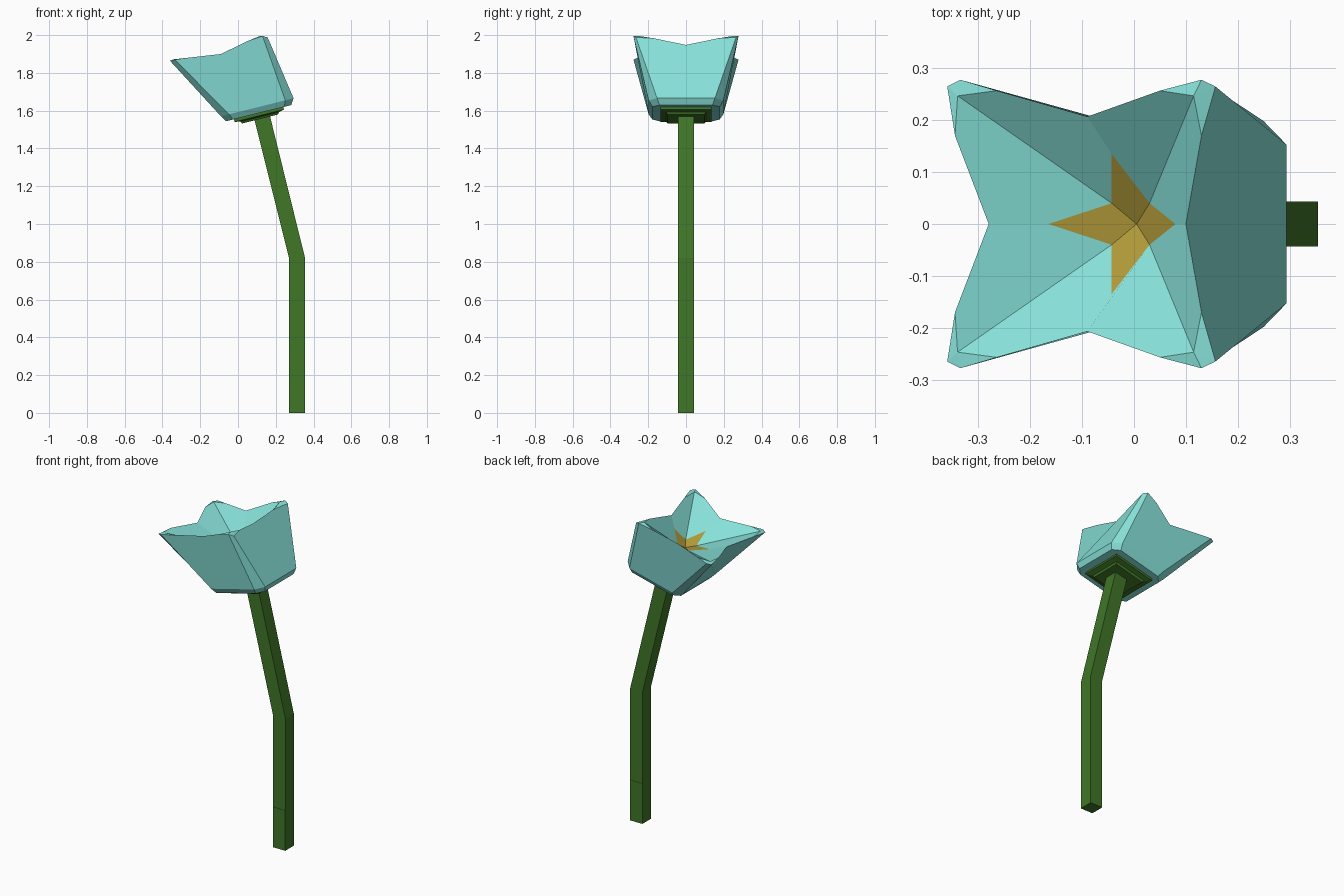
import bpy, bmesh, math
from mathutils import Vector

if "Cube" in bpy.data.objects:
    bpy.data.objects.remove(bpy.data.objects["Cube"])

TILT = math.radians(14)
U = Vector((math.cos(TILT), 0, math.sin(TILT)))     # across the tilted flower
W = Vector((-math.sin(TILT), 0, math.cos(TILT)))    # along its axis
BASE = Vector((0.11, 0, 1.585))                     # centre of flower base


def material(name, rgb):
    m = bpy.data.materials.new(name)
    m.diffuse_color = (*rgb, 1)
    m.use_nodes = True
    m.node_tree.nodes["Principled BSDF"].inputs["Base Color"].default_value = m.diffuse_color
    return m


def make(name, faces, mat):
    """Object from a list of faces, each a list of points; shared points are welded."""
    bm = bmesh.new()
    for pts in faces:
        bm.faces.new([bm.verts.new(p) for p in pts])
    bmesh.ops.remove_doubles(bm, verts=bm.verts, dist=0.0005)
    bmesh.ops.recalc_face_normals(bm, faces=bm.faces)
    me = bpy.data.meshes.new(name)
    bm.to_mesh(me)
    bm.free()
    me.materials.append(mat)
    ob = bpy.data.objects.new(name, me)
    bpy.context.collection.objects.link(ob)
    return ob


def loft(rings):
    n = len(rings[0])
    faces = [[a[i], a[(i + 1) % n], b[(i + 1) % n], b[i]]
             for a, b in zip(rings, rings[1:]) for i in range(n)]
    return faces + [rings[0], rings[-1]]


def local(u, v, w):
    return BASE + U * u + W * w + Vector((0, v, 0))


def square(h, w):
    return [local(a * h, b * h, w) for a, b in ((1, -1), (1, 1), (-1, 1), (-1, -1))]


def my(p, s):
    return (p[0], p[1] * s, p[2])


petal_mat = material("turquoise", (0.24, 0.75, 0.69))
gold_mat = material("gold", (0.42, 0.31, 0.04))
green_mat = material("green", (0.05, 0.18, 0.02))

# Stem: square section, straight then leaning
stem = [(0.3125, 0, 0.0425, 0.043), (0.3125, 0.25, 0.0425, 0.043), (0.3125, 0.25, 0.0425, 0.0415),
        (0.3125, 0.82, 0.0425, 0.0415), (0.125, 1.575, 0.041, 0.0415)]
make("stem", loft([[(x + a * hx, b * hy, z + (a * hx * 0.24 if z > 1 else 0))
                    for a, b in ((1, -1), (1, 1), (-1, 1), (-1, -1))]
                   for x, z, hx, hy in stem]), green_mat)

# Calyx: two-step plate under the flower
make("calyx", loft([square(0.098, -0.03), square(0.105, -0.018),
                    square(0.135, -0.012), square(0.135, 0.005)]), green_mat)

# Flower cup: rim dips, inner lining points
dip = {1: (0.10, 0, 1.948), -1: (-0.28, 0, 1.853)}
side_dip = (-0.09, 0.207, 1.90)
out = {1: (0.08, 0, 1.871), -1: (-0.165, 0, 1.808)}
side_out = (-0.043, 0.135, 1.838)
diag = {1: (0.03, 0.04, 1.799), -1: (-0.043, 0.04, 1.781)}
apex = (0.005, 0, 1.772)
# Petal tip: inner-x edge, outer-x corner, outer-y corner, inner-y edge, inside point
tip = {1: [(0.13, 0.17, 1.983), (0.157, 0.265, 1.988), (0.13, 0.278, 1.995),
           (0.05, 0.257, 1.968), (0.115, 0.247, 1.995)],
       -1: [(-0.345, 0.17, 1.868), (-0.36, 0.265, 1.864), (-0.335, 0.278, 1.87),
            (-0.265, 0.257, 1.88), (-0.34, 0.247, 1.872)]}


def corner(sx, sy, level):
    big, small, w = ((0.178, 0.14, 0.002), (0.198, 0.153, 0.034))[level]
    return local(sx * big, sy * small, w), local(sx * small, sy * big, w)


faces, gold = [], []
for sx in (1, -1):
    for sy in (1, -1):
        a, b, c, d, e = [my(p, sy) for p in tip[sx]]
        dg, sd, so = my(diag[sx], sy), my(side_dip, sy), my(side_out, sy)
        # petal lining split around its crease, then the tip bevel
        faces += [[dip[sx], a, e, dg, out[sx]], [e, d, sd, so, dg],
                  [a, b, e], [b, c, e], [c, d, e]]
        # outer corner strip and base corner strip
        x0, y0 = corner(sx, sy, 0)
        x1, y1 = corner(sx, sy, 1)
        faces += [[x1, y1, c, b], [x0, y0, y1, x1]]
    # end walls with base strip
    (ap, bp), (am, bm_) = [[my(p, s) for p in tip[sx][:2]] for s in (1, -1)]
    p1, m1 = corner(sx, 1, 1)[0], corner(sx, -1, 1)[0]
    p0, m0 = corner(sx, 1, 0)[0], corner(sx, -1, 0)[0]
    faces += [[p1, bp, ap, dip[sx], am, bm_, m1], [p0, p1, m1, m0]]
    gold.append([out[sx], diag[sx], apex, my(diag[sx], -1)])
for sy in (1, -1):
    # side walls with base strip, and the gold centre
    cr, dr, cl, dl = [my(p, sy) for p in tip[1][2:4] + tip[-1][2:4]]
    r1, l1 = corner(1, sy, 1)[1], corner(-1, sy, 1)[1]
    r0, l0 = corner(1, sy, 0)[1], corner(-1, sy, 0)[1]
    faces += [[r1, cr, dr, my(side_dip, sy), dl, cl, l1], [r0, r1, l1, l0]]
    gold.append([my(side_out, sy), my(diag[1], sy), apex, my(diag[-1], sy)])
# closed base
faces.append([*corner(1, 1, 0), *reversed(corner(-1, 1, 0)),
              *corner(-1, -1, 0), *reversed(corner(1, -1, 0))])

# One closed cup; the centre faces carry the gold material
flower = make("flower_cup", faces + gold, petal_mat)
flower.data.materials.append(gold_mat)
gold_points = [Vector(p) for f in gold for p in f]
for poly in flower.data.polygons:
    if all(min((flower.data.vertices[i].co - g).length for g in gold_points) < 0.002
           for i in poly.vertices):
        poly.material_index = 1
